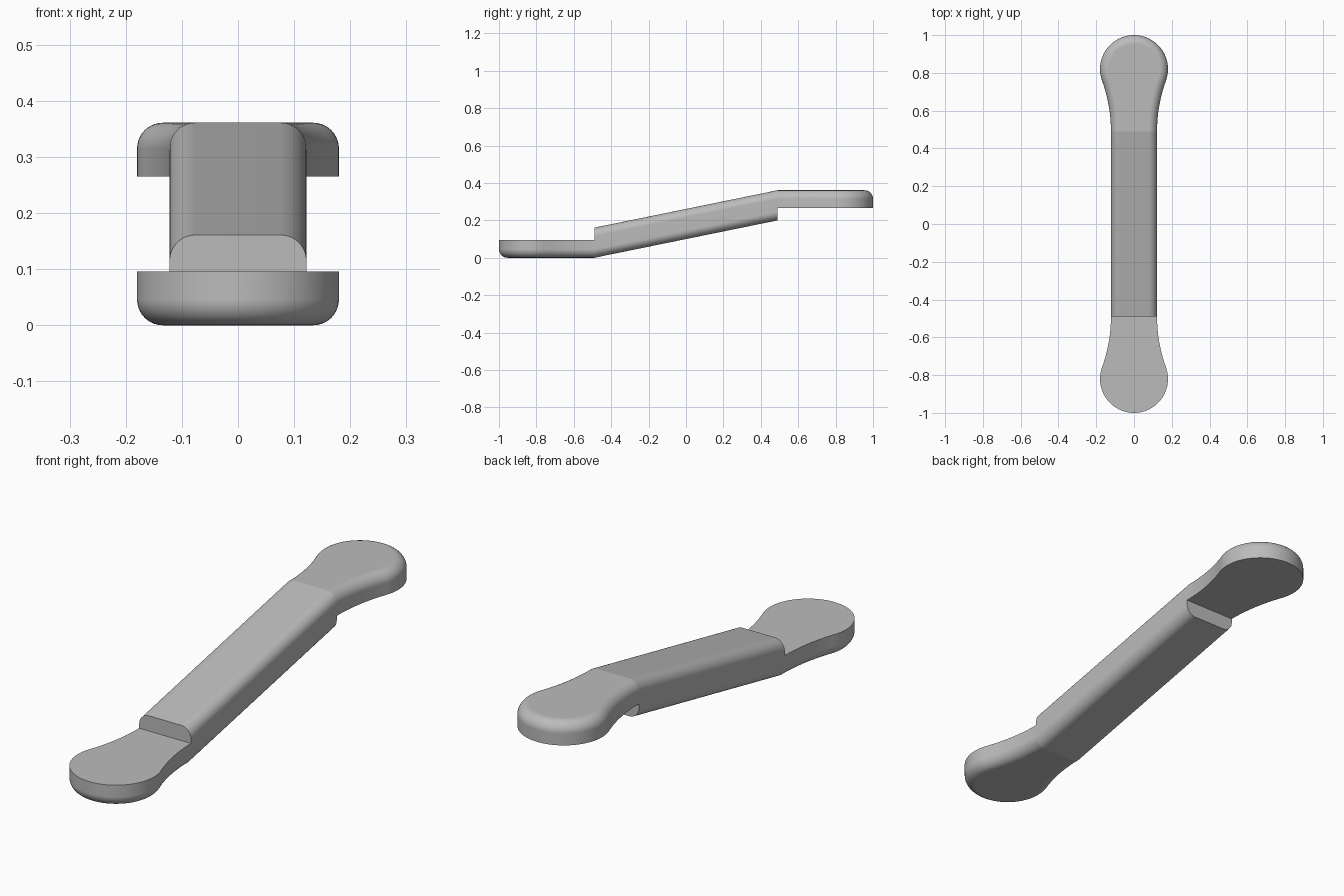
import bpy
import bmesh
from math import sin, cos, pi, atan2, radians

if "Cube" in bpy.data.objects:
    bpy.data.objects.remove(bpy.data.objects["Cube"])

HEIGHT = 0.361       # overall height
HALF_W = 0.122       # half width of the shaft
JOINT = 0.49         # where shaft meets pad
SHAFT_T = 0.161      # shaft thickness
PAD_T = 0.096        # pad thickness
PAD_R = 0.18         # pad radius
ROUND = 0.046        # edge rounding
STEPS = 10

mat = bpy.data.materials.new("grey")
mat.use_nodes = True
grey = (0.5, 0.5, 0.5, 1)
mat.diffuse_color = grey
mat.node_tree.nodes["Principled BSDF"].inputs["Base Color"].default_value = grey


def loft(name, rings):
    """Skin closed rings of points and cap both ends."""
    bm = bmesh.new()
    loops = [[bm.verts.new(p) for p in ring] for ring in rings]
    n = len(loops[0])
    for a, b in zip(loops, loops[1:]):
        for i in range(n):
            j = (i + 1) % n
            bm.faces.new((a[i], a[j], b[j], b[i]))
    bm.faces.new(loops[0])
    bm.faces.new(loops[-1])
    bmesh.ops.recalc_face_normals(bm, faces=bm.faces)
    mesh = bpy.data.meshes.new(name)
    bm.to_mesh(mesh)
    bm.free()
    mesh.materials.append(mat)
    obj = bpy.data.objects.new(name, mesh)
    bpy.context.collection.objects.link(obj)
    bpy.ops.object.select_all(action="DESELECT")
    obj.select_set(True)
    bpy.context.view_layer.objects.active = obj
    bpy.ops.object.shade_smooth_by_angle(angle=radians(30))
    weighted = obj.modifiers.new("clean normals", "WEIGHTED_NORMAL")
    weighted.keep_sharp = True
    return obj


def arc(cx, cy, r, start, end, steps):
    return [(cx + r * cos(start + (end - start) * i / steps),
             cy + r * sin(start + (end - start) * i / steps)) for i in range(steps + 1)]


# Pad outline: round tip blending through a concave neck, inset by d
tip_y = 1 - PAD_R
reach = tip_y - JOINT
neck_r = (HALF_W**2 + reach**2 - PAD_R**2) / (2 * (PAD_R - HALF_W))
blend = atan2(reach, HALF_W + neck_r)


def pad_outline(d):
    neck = arc(HALF_W + neck_r, JOINT, neck_r + d, pi, pi - blend, 12)
    tip = arc(0, tip_y, PAD_R - d, -blend, pi / 2, 24)
    half = neck + tip[1:]
    return half + [(-x, y) for x, y in reversed(half[:-1])]


# Pads: the front one is the back one turned over
edge = [(0, PAD_T)] + [(ROUND * (1 - cos(a)), ROUND * (1 - sin(a)))
                       for a in (pi / 2 * i / STEPS for i in range(STEPS + 1))]
for name, turned in (("back_pad", False), ("front_pad", True)):
    rings = []
    for inset, drop in edge:
        z = HEIGHT - drop
        rings.append([(x, -y, HEIGHT - z) if turned else (x, y, z)
                      for x, y in pad_outline(inset)])
    loft(name, rings)

# Slanted shaft with a rounded rectangular section
section = []
for quarter, (sx, sz) in enumerate(((1, 1), (-1, 1), (-1, -1), (1, -1))):
    section += arc(sx * (HALF_W - ROUND), sz * (SHAFT_T / 2 - ROUND), ROUND,
                   quarter * pi / 2, (quarter + 1) * pi / 2, STEPS)
ends = ((-JOINT, SHAFT_T / 2), (JOINT, HEIGHT - SHAFT_T / 2))
loft("shaft", [[(x, y, mid + z) for x, z in section] for y, mid in ends])
